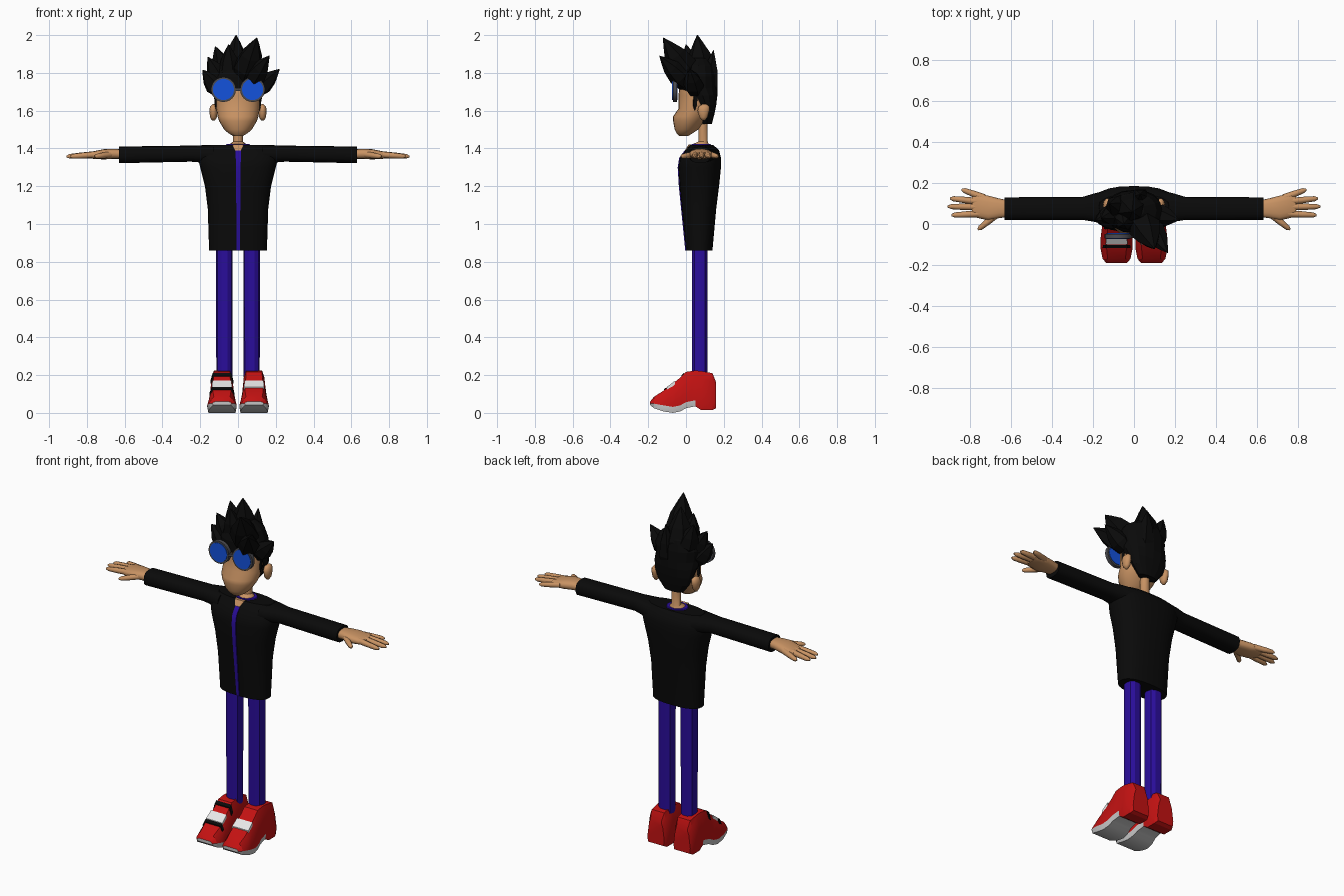
import bpy, bmesh, math
from mathutils import Vector

if "Cube" in bpy.data.objects:
    bpy.data.objects.remove(bpy.data.objects["Cube"])


def material(name, *rgb):
    m = bpy.data.materials.new(name)
    m.diffuse_color = (*rgb, 1)
    m.use_nodes = True
    m.node_tree.nodes["Principled BSDF"].inputs["Base Color"].default_value = m.diffuse_color
    return m


BLACK = material("black", .003, .003, .003)
INDIGO = material("indigo", .023, .004, .33)
SKIN = material("skin", .58, .29, .125)
RED = material("red", .55, .006, .006)
WHITE = material("white", .8, .8, .8)
SOLE = material("sole grey", .55, .55, .55)
GREY = material("frame grey", .07, .07, .08)
LENS = material("lens blue", .007, .085, .72)


def loft(name, rings, mats, smooth=40, rule=None):
    """Skin equal-length rings of points, cap both ends."""
    bm = bmesh.new()
    vs = [[bm.verts.new(p) for p in r] for r in rings]
    n = len(vs[0])
    for a, b in zip(vs, vs[1:]):
        for i in range(n):
            bm.faces.new((a[i], a[(i + 1) % n], b[(i + 1) % n], b[i]))
    bm.faces.new(vs[0])
    bm.faces.new(vs[-1])
    bmesh.ops.recalc_face_normals(bm, faces=bm.faces)
    if rule:
        for f in bm.faces:
            f.material_index = rule(f)
    me = bpy.data.meshes.new(name)
    bm.to_mesh(me)
    bm.free()
    for m in mats if isinstance(mats, list) else [mats]:
        me.materials.append(m)
    if smooth:
        me.shade_smooth()
        me.set_sharp_from_angle(angle=math.radians(smooth))
    ob = bpy.data.objects.new(name, me)
    bpy.context.collection.objects.link(ob)
    return ob


def oval(a0, a1, b0, b1, n=20, e=2.0):
    """Superellipse spanning a0..a1 by b0..b1."""
    out = []
    for i in range(n):
        t = 2 * math.pi * i / n
        c, s = math.cos(t), math.sin(t)
        out.append(((a0 + a1) / 2 + (a1 - a0) / 2 * math.copysign(abs(c) ** (2 / e), c),
                    (b0 + b1) / 2 + (b1 - b0) / 2 * math.copysign(abs(s) ** (2 / e), s)))
    return out


def stack(name, rows, mat, n=20, e=2.0, cx=0, smooth=40):
    """Rows of (z, half width, y front, y back)."""
    return loft(name, [[(cx + x, y, z) for x, y in oval(-w, w, f, b, n, e)]
                       for z, w, f, b in rows], mat, smooth)


def limb(name, rows, mat, s, n=16, e=2.6):
    """Rows of (x, y0, y1, z0, z1) running out along +x or -x."""
    return loft(name, [[(s * x, y, z) for y, z in oval(a, b, c, d, n, e)]
                       for x, a, b, c, d in rows], mat)


def tube(name, base, tip, r, mat, profile, n=6, smooth=0):
    """Tapered tube; profile = (fraction along, radius factor)."""
    base, tip = Vector(base), Vector(tip)
    q = (tip - base).to_track_quat('Z', 'Y')
    rings = [[base.lerp(tip, t) + q @ Vector((r * k * math.cos(2 * math.pi * i / n),
                                              r * k * math.sin(2 * math.pi * i / n), 0))
              for i in range(n)] for t, k in profile]
    return loft(name, rings, mat, smooth)


# Jacket body, front opening and shirt collar
TORSO = [(.86, .153, 0, .14), (1.08, .16, -.022, .16), (1.2, .175, -.034, .175),
         (1.3, .2, -.04, .185), (1.35, .212, -.032, .185), (1.39, .2, -.003, .175),
         (1.418, .17, .02, .145)]
stack("jacket_body", TORSO, BLACK, 24, 2.5)
loft("shirt_strip", [[(-w, f - .004, z), (w + .003, f - .004, z), (w + .003, f + .006, z), (-w, f + .006, z)]
                     for (z, _, f, _), w in zip(TORSO[:-1], (.007, .009, .01, .011, .012, .013))], INDIGO)
loft("throat", [[(-w, y - .005, z), (w, y - .005, z), (w, y + .01, z), (-w, y + .01, z)]
                for z, w, y in ((1.385, .012, -.003), (1.42, .03, .018))], SKIN)
stack("shirt_collar", [(1.4, .075, .025, .14), (1.423, .06, .03, .13)], INDIGO)
stack("neck", [(1.41, .05, .03, .125), (1.425, .042, .04, .12), (1.436, .026, .065, .115),
               (1.54, .026, .065, .115)], SKIN, 12)

# Head
stack("head", [(1.465, .025, -.035, .01), (1.48, .05, -.05, .035), (1.5, .073, -.06, .065),
               (1.545, .1, -.068, .1), (1.57, .108, -.068, .12), (1.61, .115, -.04, .13),
               (1.68, .118, -.04, .14), (1.76, .115, -.03, .13), (1.83, .085, 0, .11),
               (1.87, .03, .03, .08)], SKIN, 24)

# Hair cap and spikes
stack("hair_cap", [(1.53, .06, .085, .137), (1.58, .1, .075, .15), (1.63, .119, .05, .16),
                   (1.68, .13, .01, .166), (1.72, .132, -.045, .166), (1.78, .138, -.042, .163),
                   (1.84, .11, -.02, .15), (1.88, .05, .03, .11)], BLACK, 16, 2.2, smooth=0)
SPIKES = [((-.09, .04, 1.70), (-.187, .02, 1.815), .06),
          ((-.08, .05, 1.74), (-.16, .03, 1.885), .055),
          ((-.06, .08, 1.76), (-.12, .10, 1.94), .06),
          ((-.02, .09, 1.74), (-.01, .06, 2.0), .08),
          ((.03, .03, 1.76), (.10, -.12, 1.985), .08),
          ((.06, .01, 1.74), (.165, -.14, 1.89), .06),
          ((.09, .05, 1.70), (.22, .02, 1.82), .055),
          ((.03, .11, 1.66), (.03, .145, 1.92), .055),
          ((-.04, .04, 1.76), (-.05, .0, 1.95), .06)]
for b, t, r in SPIKES:
    tube("hair_spike", b, t, r, BLACK, ((0, .7), (.3, 1), (.6, .75), (.85, .32), (1, .03)))

# Goggles bridge
loft("goggle_bridge", [[(x, y, z) for y, z in ((-.066, 1.705), (-.052, 1.705), (-.052, 1.72), (-.066, 1.72))]
                       for x in (-.022, .022)], GREY)

# Shoe sections along y: (y, bottom, top, half width, top half width)
SHOE = [(-.19, .042, .06, .05, .045), (-.17, .025, .085, .068, .055), (-.12, .008, .117, .078, .062),
        (-.07, 0, .155, .078, .058), (-.03, .008, .187, .073, .056), (0, .025, .217, .068, .055),
        (.05, .035, .224, .064, .055), (.08, .015, .222, .064, .055), (.14, .015, .21, .064, .052),
        (.16, .025, .16, .055, .045)]


def section(y, cx, g=0):
    for a, b in zip(SHOE, SHOE[1:]):
        if a[0] <= y <= b[0]:
            t = (y - a[0]) / (b[0] - a[0])
            _, zb, zt, w, tw = [p + (q - p) * t for p, q in zip(a, b)]
            break
    h = zt - zb
    half = [(w * .92, zb), (w, zb + min(.032, h * .4)), (tw + g, zt - h * .2), (tw * .78 + g, zt + g)]
    return [(cx + x, y, z) for x, z in half] + [(cx - x, y, z) for x, z in reversed(half)]


def sole_rule(f):
    c = f.calc_center_median()
    low = c.z < .055 and c.y < .04 and abs(f.normal.z) < .75
    return 1 if low or c.y < -.185 or (f.normal.z < -.5 and c.y < .04) else 0


for s, side in ((1, "left"), (-1, "right")):
    # Sleeves, hands and fingers
    limb(side + "_sleeve", [(.13, -.005, .165, 1.31, 1.418), (.19, .01, .15, 1.325, 1.417),
                            (.25, .02, .132, 1.33, 1.415), (.63, .02, .13, 1.322, 1.41)], BLACK, s)
    limb(side + "_palm", [(.61, .035, .115, 1.345, 1.395), (.66, .028, .125, 1.345, 1.398),
                          (.71, .018, .138, 1.342, 1.396), (.765, .03, .148, 1.345, 1.385),
                          (.79, .045, .135, 1.35, 1.378)], SKIN, s)
    for name, b, t in (("index", (.75, .05), (.89, .043)), ("middle", (.76, .083), (.908, .085)),
                       ("ring", (.76, .11), (.897, .125)), ("little", (.73, .128), (.84, .168)),
                       ("thumb", (.67, .045), (.76, -.027))):
        tube(f"{side}_{name}_finger", (s * b[0], b[1], 1.368), (s * t[0], t[1], 1.357), .0155, SKIN,
             ((0, 1.1), (.5, 1), (.88, .8), (1, .3)), 8, 60)

    # Ears and sideburns
    stack(side + "_ear", [(1.548, .008, .085, .1), (1.565, .018, .07, .115), (1.6, .022, .06, .125),
                          (1.622, .018, .065, .125), (1.634, .006, .085, .11)], SKIN, 10, cx=s * .13, smooth=60)
    tube(side + "_sideburn", (s * .107, .05, 1.68), (s * .112, .045, 1.6), .016, BLACK, ((0, 1), (.6, .9), (1, .2)), 5)

    # Goggle frame and lens
    for name, r, y0, y1, m in (("frame", .066, -.07, -.048, GREY), ("lens", .056, -.073, -.045, LENS)):
        loft(f"{side}_goggle_{name}", [[(s * .077 + x, y, 1.712 + z) for x, z in oval(-r, r, -r, r, 24)]
                                       for y in (y0, y1)], m)

    # Trouser leg
    stack(side + "_leg", [(.19, .043, .03, .115), (.9, .044, .03, .115)], INDIGO, 10, 2.4, cx=s * .072, smooth=30)

    # Shoe with white strap; dark bands on one shoe only
    cx = s * .085
    loft(side + "_shoe", [section(r[0], cx) for r in SHOE], [RED, SOLE], 25, sole_rule)
    strap = []
    for y in (-.1, -.07, -.058):
        p = section(y, cx, .006)[3:5]
        strap.append([p[0], p[1], (p[1][0], y, p[1][2] - .02), (p[0][0], y, p[0][2] - .02)])
    loft(side + "_shoe_strap", strap, WHITE, 0)
    if s < 0:
        for y in (-.116, -.024):
            loft("shoe_band", [section(v, cx, .006)[2:6] for v in (y, y + .013)], BLACK, 0)
